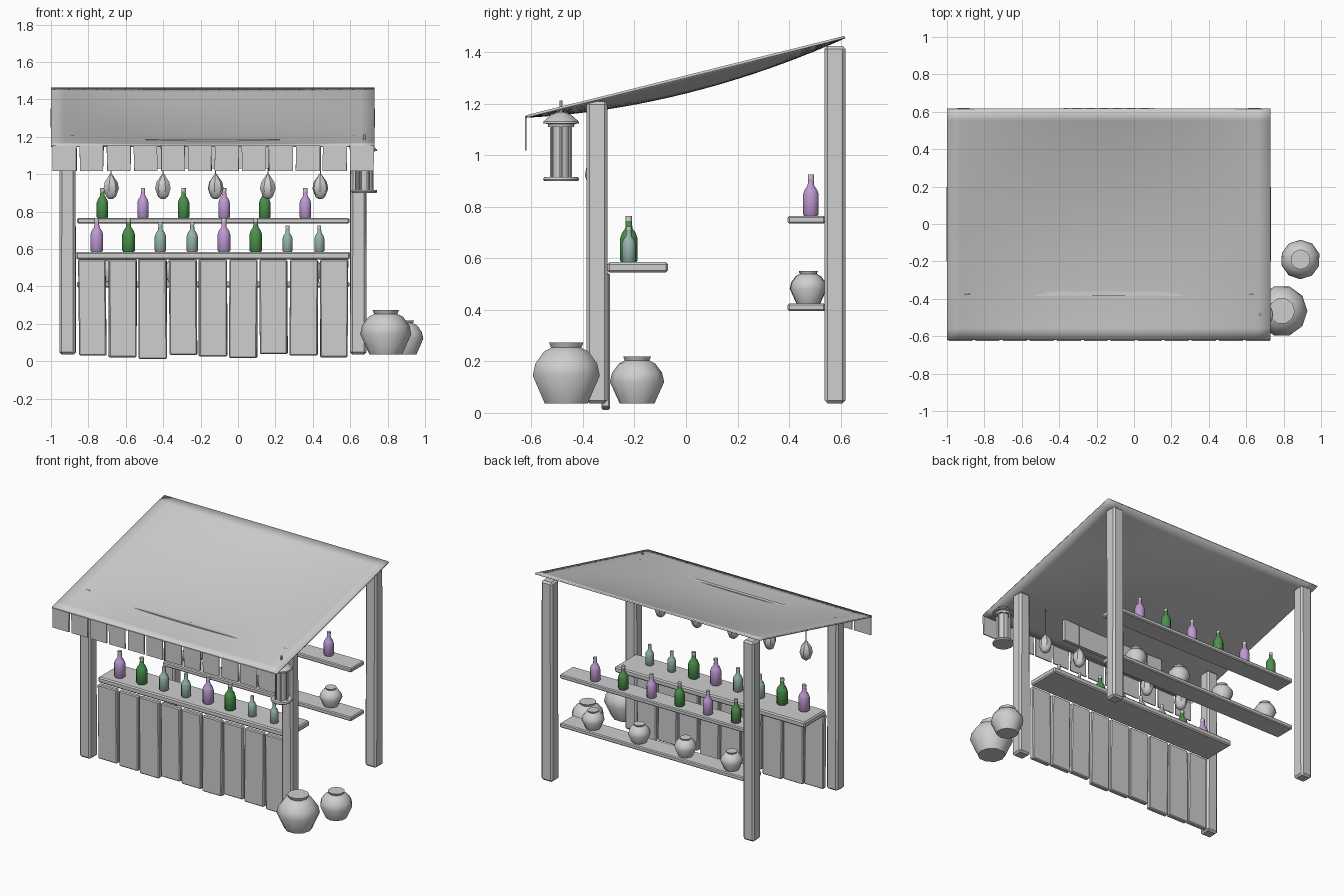
import bpy, bmesh, math, random
from mathutils import Vector

random.seed(4)
cube = bpy.data.objects.get("Cube")
if cube:
    bpy.data.objects.remove(cube, do_unlink=True)


def material(name, rgb):
    m = bpy.data.materials.new(name)
    m.use_nodes = True
    m.diffuse_color = (*rgb, 1)
    m.node_tree.nodes["Principled BSDF"].inputs["Base Color"].default_value = (*rgb, 1)
    return m


GREY = material("pale grey", (0.62, 0.62, 0.62))
PURPLE = material("purple glass", (0.52, 0.32, 0.65))
GREEN = material("green glass", (0.07, 0.28, 0.07))
TEAL = material("teal glass", (0.30, 0.46, 0.41))


def finish(name, bm, mat, smooth=None):
    bmesh.ops.recalc_face_normals(bm, faces=bm.faces)
    mesh = bpy.data.meshes.new(name)
    bm.to_mesh(mesh)
    bm.free()
    mesh.materials.append(mat)
    ob = bpy.data.objects.new(name, mesh)
    bpy.context.collection.objects.link(ob)
    if smooth:
        bpy.ops.object.select_all(action='DESELECT')
        ob.select_set(True)
        bpy.context.view_layer.objects.active = ob
        bpy.ops.object.shade_smooth_by_angle(angle=math.radians(smooth))
    return ob


def box(name, lo, hi, bevel=0.0, jitter=0.0):
    """Box between two corners, with optional worn corners and bevel."""
    lo, hi = Vector(lo), Vector(hi)
    bm = bmesh.new()
    bmesh.ops.create_cube(bm, size=1)
    for v in bm.verts:
        for i in range(3):
            v.co[i] = (lo[i] + hi[i]) / 2 + v.co[i] * (hi[i] - lo[i])
        v.co.x += random.uniform(-jitter, jitter)
    if bevel:
        bmesh.ops.bevel(bm, geom=list(bm.edges), offset=bevel, segments=1, affect='EDGES')
    return finish(name, bm, GREY)


def lathe(name, profile, loc, sides, mat=GREY, scale=1.0, smooth=None, turn=0.0):
    """Closed turned shape from (radius, height) pairs."""
    bm = bmesh.new()
    rings = []
    for r, z in profile:
        ring = []
        for k in range(sides):
            a = math.tau * k / sides + turn
            ring.append(bm.verts.new((loc[0] + scale * r * math.cos(a),
                                      loc[1] + scale * r * math.sin(a),
                                      loc[2] + scale * z)))
        rings.append(ring)
    for a, b in zip(rings, rings[1:]):
        for k in range(sides):
            n = (k + 1) % sides
            bm.faces.new((a[k], a[n], b[n], b[k]))
    bm.faces.new(rings[0])
    bm.faces.new(rings[-1])
    return finish(name, bm, mat, smooth)


# Sagging cloth roof
X0, X1, Y0, Y1 = -1.0, 0.73, -0.62, 0.615
bm = bmesh.new()
bmesh.ops.create_grid(bm, x_segments=24, y_segments=20, size=1)
for v in bm.verts:
    u, w = v.co.x, v.co.y
    sag = 0.06 * (1 - u * u) * (1 - w * w)
    v.co = ((X0 + X1) / 2 + u * (X1 - X0) / 2,
            (Y0 + Y1) / 2 + w * (Y1 - Y0) / 2,
            1.31 + 0.154 * w - sag)
roof = finish("roof", bm, GREY, 30)
solid = roof.modifiers.new("thickness", 'SOLIDIFY')
solid.thickness = 0.01
solid.offset = -1

# Valance flaps along the front edge
for i in range(12):
    x = -0.99 + i * 0.1445
    box(f"valance_flap_{i + 1}", (x, -0.626, 1.018), (x + 0.126, -0.619, 1.153), jitter=0.003)

# Posts
for side, x in (("right", -0.91), ("left", 0.643)):
    box(f"front_post_{side}", (x - 0.042, -0.387, 0.037), (x + 0.042, -0.304, 1.21), 0.012, 0.003)
    box(f"back_post_{side}", (x - 0.042, 0.537, 0.037), (x + 0.042, 0.62, 1.425), 0.012, 0.003)

# Counter, shelves and the board under the roof
box("counter_top", (-0.865, -0.305, 0.545), (0.6, -0.07, 0.585), 0.008)
box("upper_shelf", (-0.86, 0.395, 0.735), (0.595, 0.54, 0.765), 0.006)
box("lower_shelf", (-0.86, 0.395, 0.395), (0.595, 0.54, 0.425), 0.006)
box("header_board", (-0.53, -0.386, 1.03), (0.27, -0.36, 1.186))

# Uneven front planks
for i in range(9):
    x = -0.853 + i * 0.1615
    drop = 0.012 + 0.026 * ((i * 5 + 4) % 7) / 6
    box(f"front_plank_{i + 1}", (x, -0.328, drop), (x + 0.148, -0.295, 0.543), 0.006, 0.004)

# Bottles with corks
BOTTLE = ((0.029, 0), (0.034, 0.006), (0.034, 0.085), (0.028, 0.103),
          (0.014, 0.122), (0.012, 0.148))
CORK = ((0.013, 0.148), (0.013, 0.166))


def bottle(name, x, y, z, mat, scale=1.0):
    lathe(name, BOTTLE, (x, y, z), 8, mat, scale, 50, math.pi / 8)
    lathe(name + "_cork", CORK, (x, y, z), 8, GREY, scale, 50, math.pi / 8)


for i in range(6):
    bottle(f"shelf_bottle_{i + 1}", -0.725 + i * 0.217, 0.485, 0.765,
           PURPLE if i % 2 else GREEN, 0.97)
for i, mat in enumerate((PURPLE, GREEN, TEAL, TEAL) * 2):
    if i in (6, 7):
        mat = TEAL
    size = 0.84 if i > 5 else 0.96 if mat is TEAL else 1.08
    bottle(f"counter_bottle_{i + 1}", -0.755 + i * 0.17, -0.222, 0.585, mat, size)

# Clay pots on the ground and on the lower shelf
POT = ((0.088, 0), (0.137, 0.108), (0.126, 0.155), (0.092, 0.2), (0.062, 0.216),
       (0.07, 0.236))
lathe("large_pot", POT, (0.79, -0.465, 0.037), 10, smooth=40)
lathe("small_pot", POT, (0.89, -0.19, 0.037), 10, scale=0.77, smooth=40, turn=0.3)
for i in range(4):
    lathe(f"shelf_pot_{i + 1}", POT, (0.383 - i * 0.356, 0.475, 0.425), 10,
          scale=0.53, smooth=40, turn=0.2 * i)

# Hanging bulbs on strings
BULB = ((0.012, 0), (0.028, 0.012), (0.043, 0.055), (0.036, 0.09), (0.018, 0.115), (0.004, 0.135))
for i in range(5):
    at = (-0.68 + i * 0.28, -0.35, 0.868)
    lathe(f"hanging_bulb_{i + 1}", BULB, at, 7, smooth=40, turn=0.5 * i)
    lathe(f"bulb_string_{i + 1}", ((0.003, 0.13), (0.003, 0.315)), at, 5)

# Lantern: tray, glass, bars, cap and hook
LX, LY = 0.675, -0.485
lathe("lantern_tray", ((0.066, 0.9), (0.07, 0.907), (0.066, 0.916)), (LX, LY, 0), 12, smooth=30)
lathe("lantern_glass", ((0.034, 0.915), (0.034, 1.115)), (LX, LY, 0), 12, smooth=40)
for k in range(6):
    a = math.tau * k / 6
    lathe(f"lantern_bar_{k + 1}", ((0.006, 0.912), (0.006, 1.12)),
          (LX + 0.043 * math.cos(a), LY + 0.043 * math.sin(a), 0), 4)
lathe("lantern_cap", ((0.05, 1.11), (0.052, 1.122), (0.07, 1.124), (0.068, 1.132),
                      (0.036, 1.16), (0.012, 1.168)), (LX, LY, 0), 12, smooth=30)
lathe("lantern_hook", ((0.007, 1.165), (0.007, 1.213)), (LX, LY, 0), 6)
